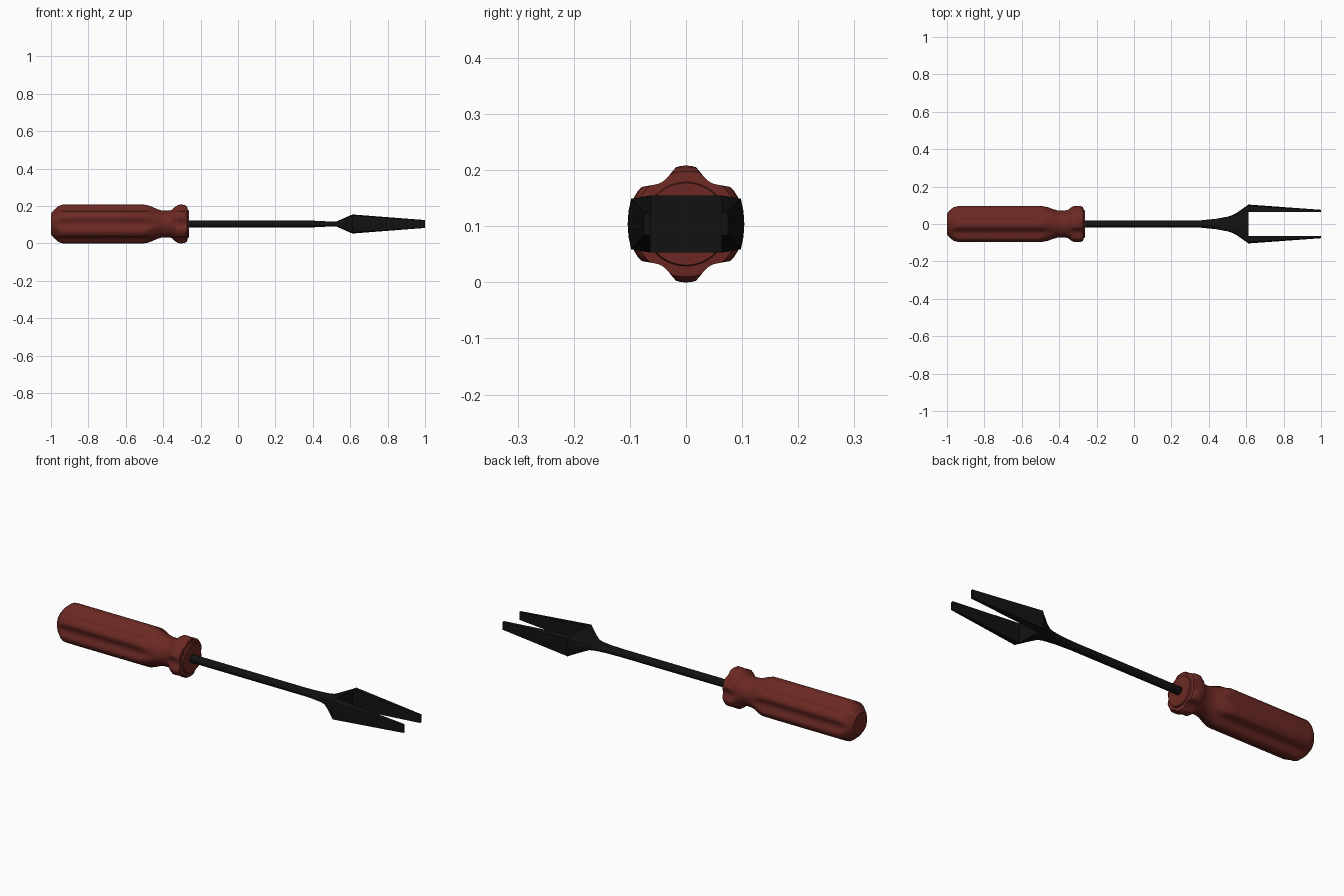
import bpy, bmesh, math

if "Cube" in bpy.data.objects:
    bpy.data.objects.remove(bpy.data.objects["Cube"])

AXIS = 0.104  # height of the tool's long axis


def material(name, color):
    m = bpy.data.materials.new(name)
    m.diffuse_color = color
    m.use_nodes = True
    m.node_tree.nodes["Principled BSDF"].inputs["Base Color"].default_value = m.diffuse_color
    return m


def loft(name, rings, mat, angle=35):
    """Skin a list of equal-length closed rings and cap both ends."""
    bm = bmesh.new()
    vr = [[bm.verts.new(p) for p in ring] for ring in rings]
    n = len(vr[0])
    for a, b in zip(vr, vr[1:]):
        for i in range(n):
            j = (i + 1) % n
            bm.faces.new((a[i], a[j], b[j], b[i]))
    bm.faces.new(vr[0])
    bm.faces.new(vr[-1])
    bmesh.ops.recalc_face_normals(bm, faces=bm.faces)
    me = bpy.data.meshes.new(name)
    bm.to_mesh(me)
    bm.free()
    ob = bpy.data.objects.new(name, me)
    bpy.context.collection.objects.link(ob)
    me.materials.append(mat)
    bpy.ops.object.select_all(action='DESELECT')
    ob.select_set(True)
    bpy.context.view_layer.objects.active = ob
    bpy.ops.object.shade_smooth_by_angle(angle=math.radians(angle))
    return ob


red = material("red_plastic", (0.15, 0.022, 0.017, 1))
black = material("black_steel", (0.006, 0.006, 0.006, 1))


# Handle: turned profile limited by six concave grooves
def handle_ring(x, r):
    ring = []
    for i in range(72):
        a = math.radians(i * 5)
        d = abs((i * 5 + 30) % 60 - 30)
        f = math.sin(math.radians(max(0, d - 9) / 21 * 90))
        q = min(r, 0.104 - 0.018 * f)
        ring.append((x, q * math.sin(a), AXIS + q * math.cos(a)))
    return ring


profile = [(-1, 0.055), (-0.985, 0.074), (-0.965, 0.092), (-0.95, 0.1), (-0.935, 0.104),
           (-0.51, 0.104), (-0.49, 0.102), (-0.46, 0.092), (-0.43, 0.079), (-0.405, 0.072),
           (-0.365, 0.071), (-0.35, 0.078), (-0.335, 0.093), (-0.32, 0.102), (-0.305, 0.104),
           (-0.285, 0.102), (-0.272, 0.094), (-0.27, 0.075), (-0.262, 0.073)]
loft("handle", [handle_ring(x, r) for x, r in profile], red)

# Shaft: round rod that flattens, then flares into the boxy fork root
BOX = [(1, 0), (0.985, 0.45), (0.94, 0.88), (0.6, 1)]


def shaft_ring(x, hy, hz, k):
    ring = []
    for i in range(16):
        a = i * math.pi / 8
        c, s = math.cos(a), math.sin(a)
        j = min(i % 8, 8 - i % 8)
        by, bz = BOX[j] if j < 4 else (0, 1)
        by, bz = math.copysign(by, c), math.copysign(bz, s)
        ring.append((x, hy * (c + (by - c) * k), AXIS + hz * (s + (bz - s) * k)))
    return ring


stations = [(-0.3, 0.02, 0.02, 0), (0.36, 0.02, 0.02, 0), (0.44, 0.028, 0.016, 0.3),
            (0.5, 0.039, 0.013, 0.6), (0.525, 0.047, 0.013, 0.8), (0.55, 0.06, 0.024, 0.9),
            (0.612, 0.104, 0.051, 1)]
loft("shaft_and_fork_root", [shaft_ring(*s) for s in stations], black)


# Tines: a tapered prong on each side of the gap
def tine_ring(x, side, outer, edge, h, he):
    pts = [(0.063, h), (edge, he), (outer, 0), (edge, -he), (0.063, -h)]
    return [(x, side * y, AXIS + z) for y, z in pts]


for label, side in (("left", 1), ("right", -1)):
    loft(label + "_tine", [tine_ring(0.61, side, 0.104, 0.098, 0.051, 0.045),
                           tine_ring(1.0, side, 0.076, 0.074, 0.021, 0.02)], black, 30)
